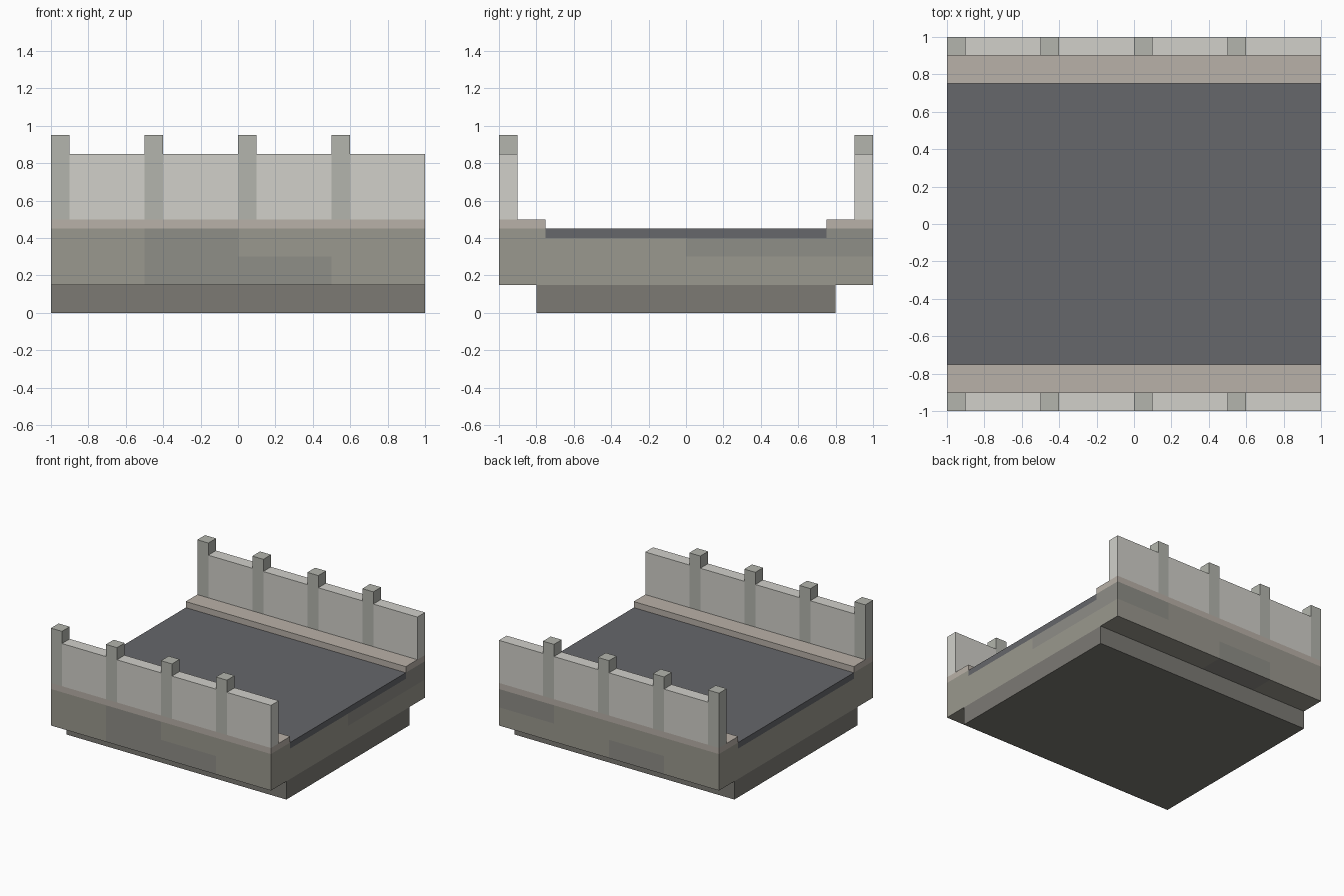
import bpy
import bmesh
from mathutils import Vector

if "Cube" in bpy.data.objects:
    bpy.data.objects.remove(bpy.data.objects["Cube"])


def material(name, hex_rgb):
    m = bpy.data.materials.new(name)
    srgb = [int(hex_rgb[i:i + 2], 16) / 255 for i in (0, 2, 4)]
    m.diffuse_color = [((c + 0.055) / 1.055) ** 2.4 for c in srgb] + [1]
    m.use_nodes = True
    m.node_tree.nodes["Principled BSDF"].inputs["Base Color"].default_value = m.diffuse_color
    return m


PANEL = material("pale_stone", "D1D0CA")
POST = material("post_stone", "B3B5AD")
CURB = material("curb_stone", "B9B1A8")
STONE = material("block_stone", "9A988E")
DARK = material("dark_block_stone", "8F8E87")
BASE = material("foundation_stone", "7C7A74")
ROAD = material("asphalt", "66676B")


def box(name, x, y, z, mat):
    """Box from (min, max) ranges on each axis."""
    bm = bmesh.new()
    bmesh.ops.create_cube(bm, size=1)
    lo, hi = Vector((x[0], y[0], z[0])), Vector((x[1], y[1], z[1]))
    for v in bm.verts:
        v.co = Vector([l if c < 0 else h for c, l, h in zip(v.co, lo, hi)])
    mesh = bpy.data.meshes.new(name)
    bm.to_mesh(mesh)
    bm.free()
    mesh.materials.append(mat)
    ob = bpy.data.objects.new(name, mesh)
    bpy.context.collection.objects.link(ob)
    return ob


# Foundation and roadway
box("foundation", (-1, 1), (-0.8, 0.8), (0, 0.15), BASE)
box("road_surface", (-1, 1), (-0.75, 0.75), (0.4, 0.45), ROAD)

# Deck core beneath the road, in two courses
box("deck_core_lower", (-1, 1), (-0.75, 0.75), (0.15, 0.3), STONE)
box("deck_core_upper_front", (-1, 1), (-0.75, 0), (0.3, 0.4), STONE)
box("deck_core_upper_back_left", (-1, 0.5), (0, 0.75), (0.3, 0.4), STONE)
box("deck_core_upper_back_right", (0.5, 1), (0, 0.75), (0.3, 0.4), DARK)

# Darker blocks as (column, course) on each side
dark_blocks = {"front": {(1, 0), (1, 1), (2, 0)}, "back": {(3, 1), (1, 0)}}

for side, s in (("front", -1), ("back", 1)):
    def span(a, b):
        return tuple(sorted((s * a, s * b)))

    # Curb ledge
    box(f"{side}_curb", (-1, 1), span(0.75, 1), (0.45, 0.5), CURB)
    for i in range(4):
        x = -1 + 0.5 * i
        # Edge stone blocks
        for row in range(2):
            z = 0.15 + 0.15 * row
            mat = DARK if (i, row) in dark_blocks[side] else STONE
            box(f"{side}_stone_block", (x, x + 0.5), span(0.75, 1), (z, z + 0.15), mat)
        # Parapet post and panel
        box(f"{side}_parapet_post", (x, x + 0.1), span(0.9, 1), (0.5, 0.95), POST)
        box(f"{side}_parapet_panel", (x + 0.1, x + 0.5), span(0.9, 1), (0.5, 0.85), PANEL)
